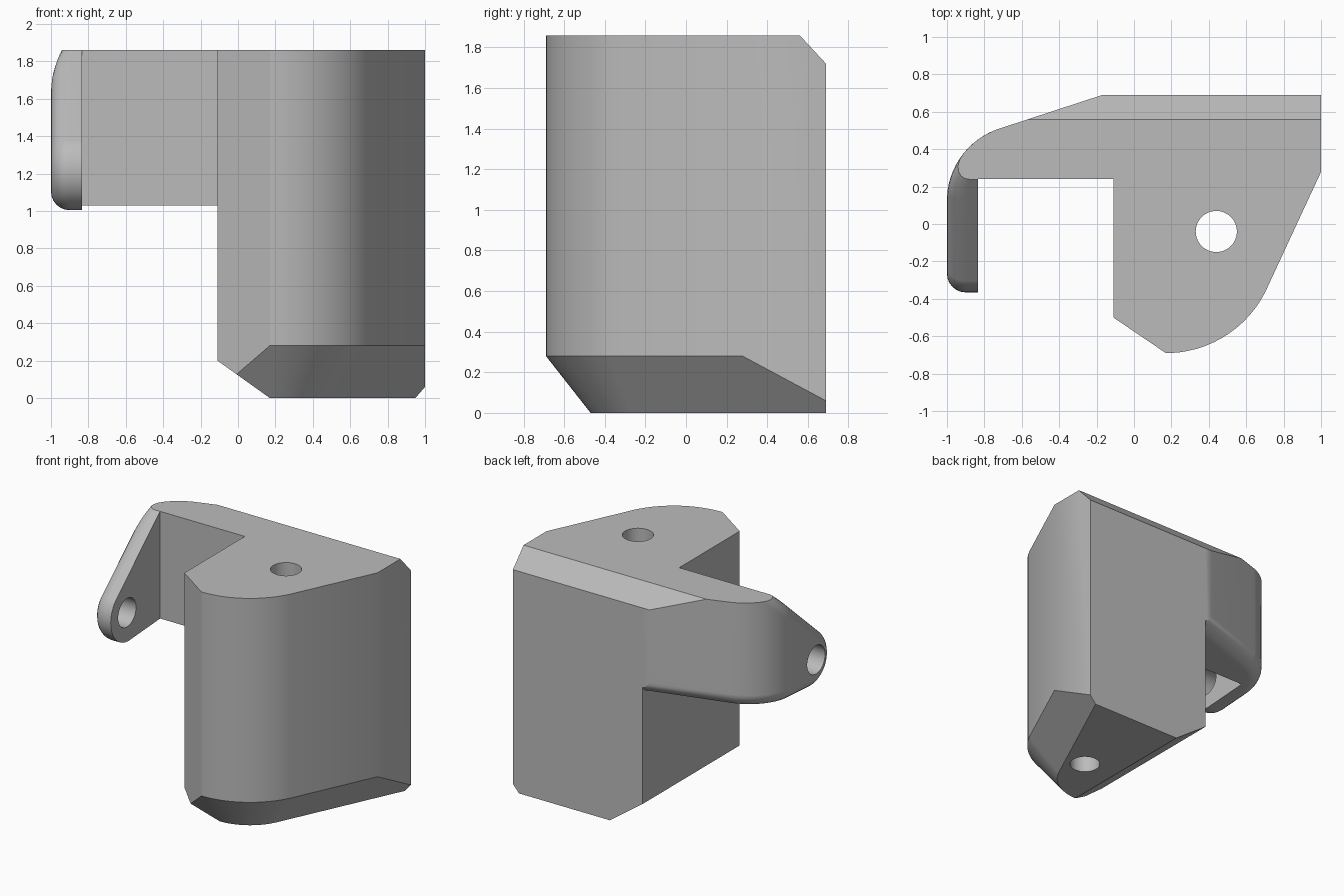
import bpy, bmesh, math
from mathutils import Vector, Matrix

cube = bpy.data.objects.get("Cube")
if cube:
    bpy.data.objects.remove(cube, do_unlink=True)

GREY = (0.5, 0.5, 0.5, 1)
grey = bpy.data.materials.new("plain grey")
grey.use_nodes = True
grey.diffuse_color = GREY
grey.node_tree.nodes["Principled BSDF"].inputs["Base Color"].default_value = GREY


def box(lo, hi):
    """Closed box between two corners."""
    bm = bmesh.new()
    bmesh.ops.create_cube(bm, size=1)
    lo, hi = Vector(lo), Vector(hi)
    for v in bm.verts:
        v.co = (lo + hi) / 2 + v.co * (hi - lo)
    return bm


def cut(bm, point, normal):
    """Slice off everything on the normal's side and cap the opening."""
    bmesh.ops.bisect_plane(bm, geom=bm.verts[:] + bm.edges[:] + bm.faces[:], dist=1e-5,
                           plane_co=point, plane_no=Vector(normal).normalized(),
                           clear_outer=True)
    rim = [e for e in bm.edges if e.is_boundary]
    if rim:
        bmesh.ops.holes_fill(bm, edges=rim, sides=0)
    bm.normal_update()


def make(name, bm):
    bmesh.ops.recalc_face_normals(bm, faces=bm.faces[:])
    mesh = bpy.data.meshes.new(name)
    bm.to_mesh(mesh)
    bm.free()
    mesh.materials.append(grey)
    obj = bpy.data.objects.new(name, mesh)
    bpy.context.collection.objects.link(obj)
    return obj


def rod(center, axis):
    """Cutter for a pin hole."""
    bm = bmesh.new()
    turn = Matrix.Rotation(math.pi / 2, 4, 'Y') if axis == 'X' else Matrix()
    bmesh.ops.create_cone(bm, cap_ends=True, segments=48, radius1=0.11, radius2=0.11,
                          depth=4 if axis == 'Z' else 0.8,
                          matrix=Matrix.Translation(center) @ turn)
    return make("hole_cutter", bm)


def subtract(obj, cutter):
    cutter.hide_render = True
    bpy.context.view_layer.objects.active = obj
    mod = obj.modifiers.new("cut", 'BOOLEAN')
    mod.operation, mod.solver, mod.object = 'DIFFERENCE', 'EXACT', cutter
    bpy.ops.object.modifier_apply(modifier=mod.name)
    bpy.data.objects.remove(cutter, do_unlink=True)


def smooth(obj):
    bpy.ops.object.select_all(action='DESELECT')
    obj.select_set(True)
    bpy.context.view_layer.objects.active = obj
    bpy.ops.object.shade_smooth_by_angle(angle=math.radians(25))
    mod = obj.modifiers.new("flat_shading", 'WEIGHTED_NORMAL')
    mod.keep_sharp = True


TOP, LEFT, BACK = 1.86, -0.11, 0.69
BACK_CHAMFER = ((0, 0.56, TOP), (0, 0.14, 0.13))

# Main block: rounded front, angled side, chamfered bottom
bm = box((LEFT, -0.69, 0), (1, BACK, TOP))
cut(bm, (LEFT, -0.5, 0), (-0.19, -0.28, 0))
cut(bm, *BACK_CHAMFER)
cut(bm, (0.17, 0, 0), (-0.2, 0, -0.28))
center, radius, steps = Vector((0.17, -0.094, 0)), 0.596, 14
for i in range(steps + 1):
    a = math.radians(65.1) * i / steps
    n = Vector((math.sin(a), -math.cos(a), 0))
    cut(bm, center + n * radius, n)
    cut(bm, center + n * (radius - 0.22), n * 0.28 - Vector((0, 0, 0.22)))
block = make("main_block", bm)
subtract(block, rod((0.44, -0.04, 1), 'Z'))
smooth(block)

# Side arm: outer wall with a rounded corner, swept back to the block
bm = box((-1, -1, 0.5), (0.3, 1.2, 3))
center, radius = Vector((-0.594, 0.124, 0)), 0.406
for i in range(1, 15):
    a = math.radians(71.9) * i / 14
    n = Vector((-math.cos(a), math.sin(a), 0))
    cut(bm, center + n * radius, n)

# Tab outline: slanted top, round end, nearly level underside
pin = Vector((0, -0.145, 1.225))
for i in range(17):
    a = math.radians(131.6 + (273.75 - 131.6) * i / 16)
    n = Vector((0, math.cos(a), math.sin(a)))
    cut(bm, pin + n * 0.22, n)

# Round the rim of the outer wall
bmesh.ops.recalc_face_normals(bm, faces=bm.faces[:])
bm.normal_update()


def is_outer(face):
    return abs(face.normal.z) < 0.001 and face.normal.x < -0.05


rim = []
for e in bm.edges:
    outer = [f for f in e.link_faces if is_outer(f)]
    other = [f for f in e.link_faces if not is_outer(f)]
    if len(outer) == 1 and other and other[0].normal.x < 0.5:
        rim.append(e)
bmesh.ops.bevel(bm, geom=rim, offset=0.1, offset_type='OFFSET', segments=6,
                profile=0.5, affect='EDGES', clamp_overlap=False)
bm.normal_update()

# Trim the arm to the block's top, back and side
cut(bm, (0, 0, TOP), (0, 0, 1))
cut(bm, (0, BACK, 0), (0, 1, 0))
cut(bm, *BACK_CHAMFER)
cut(bm, (LEFT, 0, 0), (1, 0, 0))
arm = make("side_arm", bm)
subtract(arm, make("inner_cutter", box((-0.835, -1, 0.5), (0.5, 0.24, 2.5))))
subtract(arm, rod((-1, -0.165, 1.23), 'X'))
smooth(arm)
